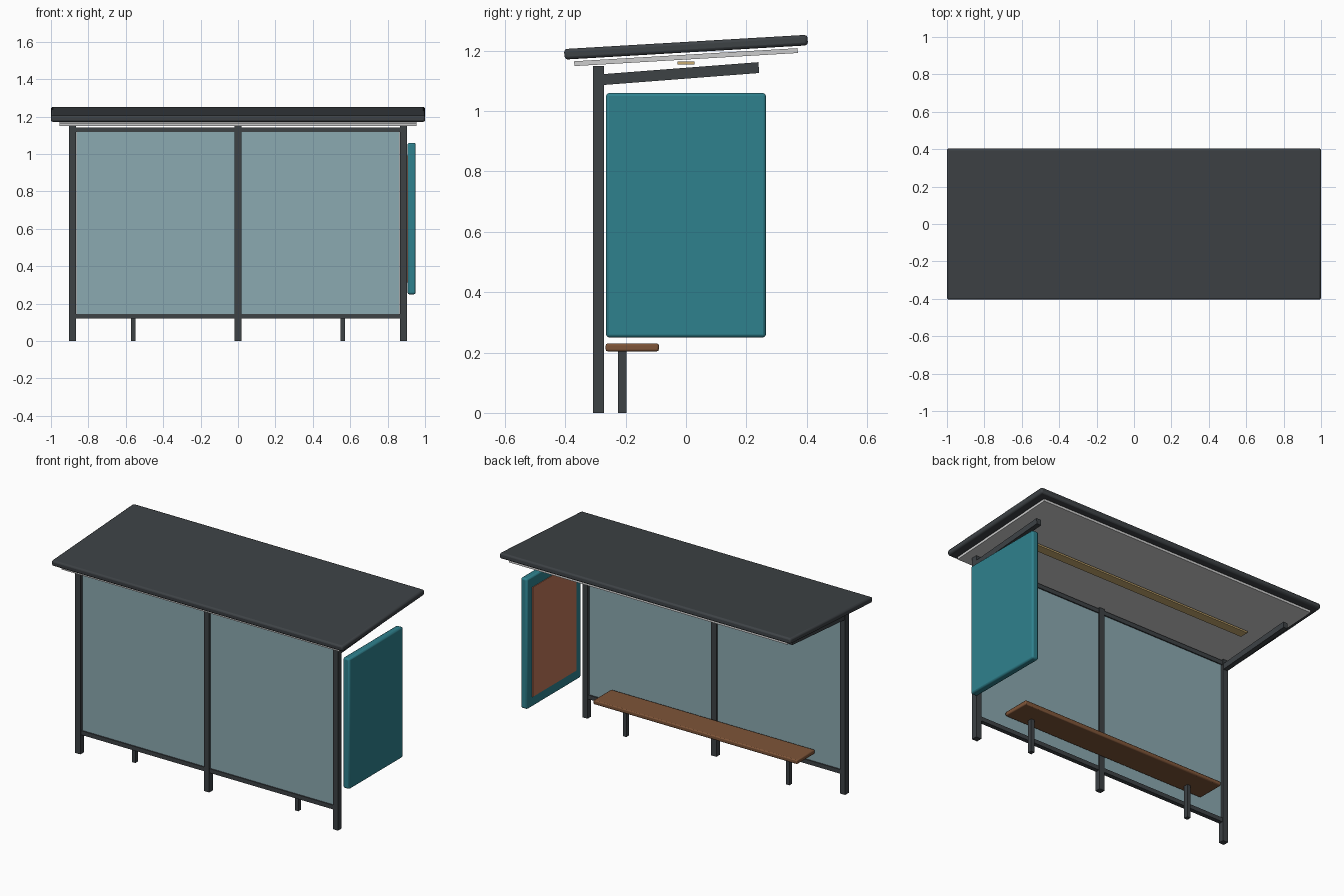
import bpy
import math

old = bpy.data.objects.get("Cube")
if old:
    bpy.data.objects.remove(old, do_unlink=True)


def material(name, r, g, b):
    m = bpy.data.materials.new(name)
    m.use_nodes = True
    m.diffuse_color = (r, g, b, 1)
    m.node_tree.nodes["Principled BSDF"].inputs["Base Color"].default_value = (r, g, b, 1)
    return m


METAL = material("dark metal", 0.047, 0.054, 0.06)
GLASS = material("blue grey glass", 0.26, 0.40, 0.44)
TEAL = material("teal paint", 0.028, 0.22, 0.27)
WOOD = material("brown wood", 0.21, 0.09, 0.04)
POSTER = material("terracotta poster", 0.52, 0.18, 0.10)
CEILING = material("pale ceiling", 0.61, 0.61, 0.61)
LAMP = material("warm lamp", 0.60, 0.42, 0.17)


def box(name, center, size, mat, bevel=0, tilt=0):
    """Box with optional rounded edges and a tilt about the x axis, in degrees."""
    bpy.ops.mesh.primitive_cube_add(size=1, location=center)
    o = bpy.context.object
    o.name = name
    o.scale = size
    bpy.ops.object.transform_apply(location=False, rotation=False, scale=True)
    o.rotation_euler.x = math.radians(tilt)
    o.data.materials.append(mat)
    if bevel:
        mod = o.modifiers.new("rounded edges", "BEVEL")
        mod.width = bevel
        mod.segments = 2
        bpy.ops.object.shade_smooth_by_angle(angle=math.radians(30))
    return o


WALL_Y = -0.29
POST_X = 0.885
SLOPE = 3.35

# Upright posts
for name, x in (("right_post", -POST_X), ("centre_post", 0), ("left_post", POST_X)):
    box(name, (x, WALL_Y, 0.575), (0.036, 0.036, 1.15), METAL)

# Wall rails
for name, z in (("bottom_rail", 0.133), ("top_rail", 1.13)):
    box(name, (0, WALL_Y, z), (1.76, 0.026, 0.026), METAL)

# Parts repeated on both sides: glass, roof brackets, bench legs
for side, s in (("right", -1), ("left", 1)):
    box(side + "_glass", (s * 0.44, WALL_Y, 0.632), (0.845, 0.012, 0.985), GLASS)
    box(side + "_roof_bracket", (s * POST_X, -0.023, 1.124), (0.03, 0.53, 0.036), METAL, tilt=4.4)
    box(side + "_bench_leg", (s * 0.56, -0.211, 0.104), (0.024, 0.028, 0.208), METAL)

# Sloping roof with ceiling and lamp strip
box("roof", (0, 0, 1.212), (2.0, 0.808, 0.035), METAL, bevel=0.01, tilt=SLOPE)
box("ceiling", (0, 0, 1.179), (1.91, 0.742, 0.016), CEILING, tilt=SLOPE)
box("lamp_strip", (0, 0, 1.16), (1.58, 0.056, 0.01), LAMP)

# Bench
box("bench_seat", (0, -0.178, 0.217), (1.4, 0.176, 0.026), WOOD, bevel=0.006)

# Display panel with a poster on its inner face
box("display_panel", (0.928, 0, 0.655), (0.044, 0.53, 0.81), TEAL, bevel=0.01)
box("poster", (0.905, 0, 0.652), (0.006, 0.43, 0.68), POSTER)
